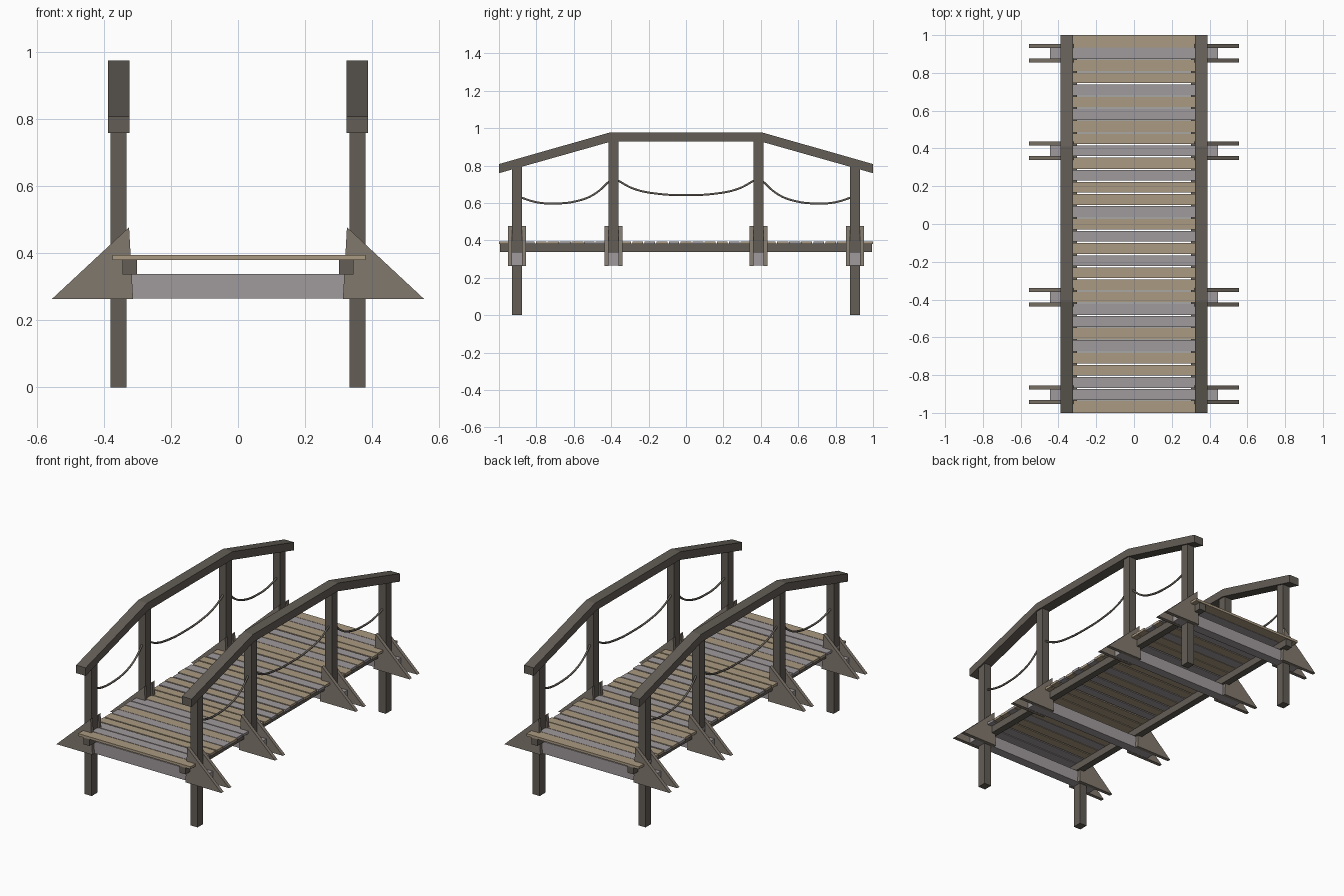
import bpy, bmesh, random

if "Cube" in bpy.data.objects:
    bpy.data.objects.remove(bpy.data.objects["Cube"])

random.seed(4)

def material(name, rgb):
    m = bpy.data.materials.new(name)
    m.diffuse_color = (*rgb, 1)
    m.use_nodes = True
    m.node_tree.nodes["Principled BSDF"].inputs["Base Color"].default_value = m.diffuse_color
    return m

DARK = material("dark_wood", (0.125, 0.11, 0.092))
TAN = material("tan_wood", (0.40, 0.32, 0.22))
GREY = material("grey_wood", (0.35, 0.32, 0.325))
BRACE = material("brace_wood", (0.22, 0.19, 0.155))

def finish(name, bm, mat):
    bmesh.ops.recalc_face_normals(bm, faces=bm.faces)
    me = bpy.data.meshes.new(name)
    bm.to_mesh(me)
    bm.free()
    me.materials.append(mat)
    ob = bpy.data.objects.new(name, me)
    bpy.context.collection.objects.link(ob)
    return ob

def box(name, lo, hi, mat):
    bm = bmesh.new()
    bmesh.ops.create_cube(bm, size=1)
    for v in bm.verts:
        v.co = [(a + b) / 2 + c * (b - a) for a, b, c in zip(lo, hi, v.co)]
    return finish(name, bm, mat)

def prism(name, points, offset, mat):
    """Extrude a flat 3D outline along an offset."""
    bm = bmesh.new()
    face = bm.faces.new([bm.verts.new(p) for p in points])
    ext = bmesh.ops.extrude_face_region(bm, geom=[face])
    bmesh.ops.translate(bm, vec=offset,
                        verts=[g for g in ext["geom"] if isinstance(g, bmesh.types.BMVert)])
    return finish(name, bm, mat)

def rope(name, x, points):
    cu = bpy.data.curves.new(name, "CURVE")
    cu.dimensions = "3D"
    cu.bevel_depth = 0.006
    cu.bevel_resolution = 1
    cu.resolution_u = 4
    sp = cu.splines.new("BEZIER")
    sp.bezier_points.add(len(points) - 1)
    for bp, (y, z) in zip(sp.bezier_points, points):
        bp.co = (x, y, z)
        bp.handle_left_type = bp.handle_right_type = "AUTO"
    cu.materials.append(DARK)
    ob = bpy.data.objects.new(name, cu)
    bpy.context.collection.objects.link(ob)

OUTER, INNER, POST_X = 0.904, 0.388, 0.356
FRAMES = (-OUTER, -INNER, INNER, OUTER)

# Deck planks, listed back to front
pattern = "TGTTGTGTTGTGTTGTGTGTTTGGTGTTGGT"
pitch = 2 / len(pattern)
for i, c in enumerate(pattern):
    y = 1 - pitch * (i + 0.5)
    w = pitch / 2 - random.uniform(0.0005, 0.005)
    if i in (0, len(pattern) - 1):
        w = pitch / 2
    dx = random.uniform(-0.006, 0.006)
    box(f"plank_{i + 1}", (-0.378 + dx, y - w, 0.38), (0.378 + dx, y + w, 0.395),
        TAN if c == "T" else GREY)

# Cross beams under the deck
for i, y in enumerate(FRAMES):
    box(f"cross_beam_{i + 1}", (-0.445, y - 0.028, 0.265), (0.445, y + 0.028, 0.338), GREY)

rail_top = [(-1, 0.808), (-0.41, 0.976), (0.41, 0.976), (1, 0.808)]
rail_low = [(1, 0.759), (0.402, 0.928), (-0.402, 0.928), (-1, 0.759)]
mid_rope = [(-0.37, 0.724), (-0.28, 0.676), (-0.15, 0.649), (0, 0.642),
            (0.15, 0.649), (0.28, 0.676), (0.37, 0.724)]
end_rope = [(0.40, 0.726), (0.49, 0.647), (0.58, 0.611), (0.70, 0.597),
            (0.80, 0.604), (0.89, 0.632)]

for s, side in ((-1, "left"), (1, "right")):
    x = s * POST_X
    # Long stringer beneath the planks
    box(f"{side}_stringer", (s * 0.323 - 0.021, -0.995, 0.337),
        (s * 0.323 + 0.021, 0.995, 0.384), DARK)
    # Bent handrail
    prism(f"{side}_handrail", [(x - 0.032, y, z) for y, z in rail_top + rail_low],
          (0.064, 0, 0), DARK)
    for i, y in enumerate(FRAMES):
        # Posts: outer ones reach the ground
        end = abs(y) > 0.5
        box(f"{side}_post_{i + 1}", (x - 0.024, y - 0.027, 0 if end else 0.268),
            (x + 0.024, y + 0.027, 0.80 if end else 0.94), DARK)
        # Pair of triangular braces clamping post and beam
        for k, y0 in (("front", y - 0.048), ("back", y + 0.027)):
            prism(f"{side}_{k}_brace_{i + 1}",
                  [(s * 0.555, y0, 0.264), (s * 0.325, y0, 0.478), (s * 0.313, y0, 0.264)],
                  (0, 0.021, 0), BRACE)
    # Sagging ropes between posts
    rope(f"{side}_middle_rope", x, mid_rope)
    rope(f"{side}_back_rope", x, end_rope)
    rope(f"{side}_front_rope", x, [(-y, z) for y, z in end_rope])
